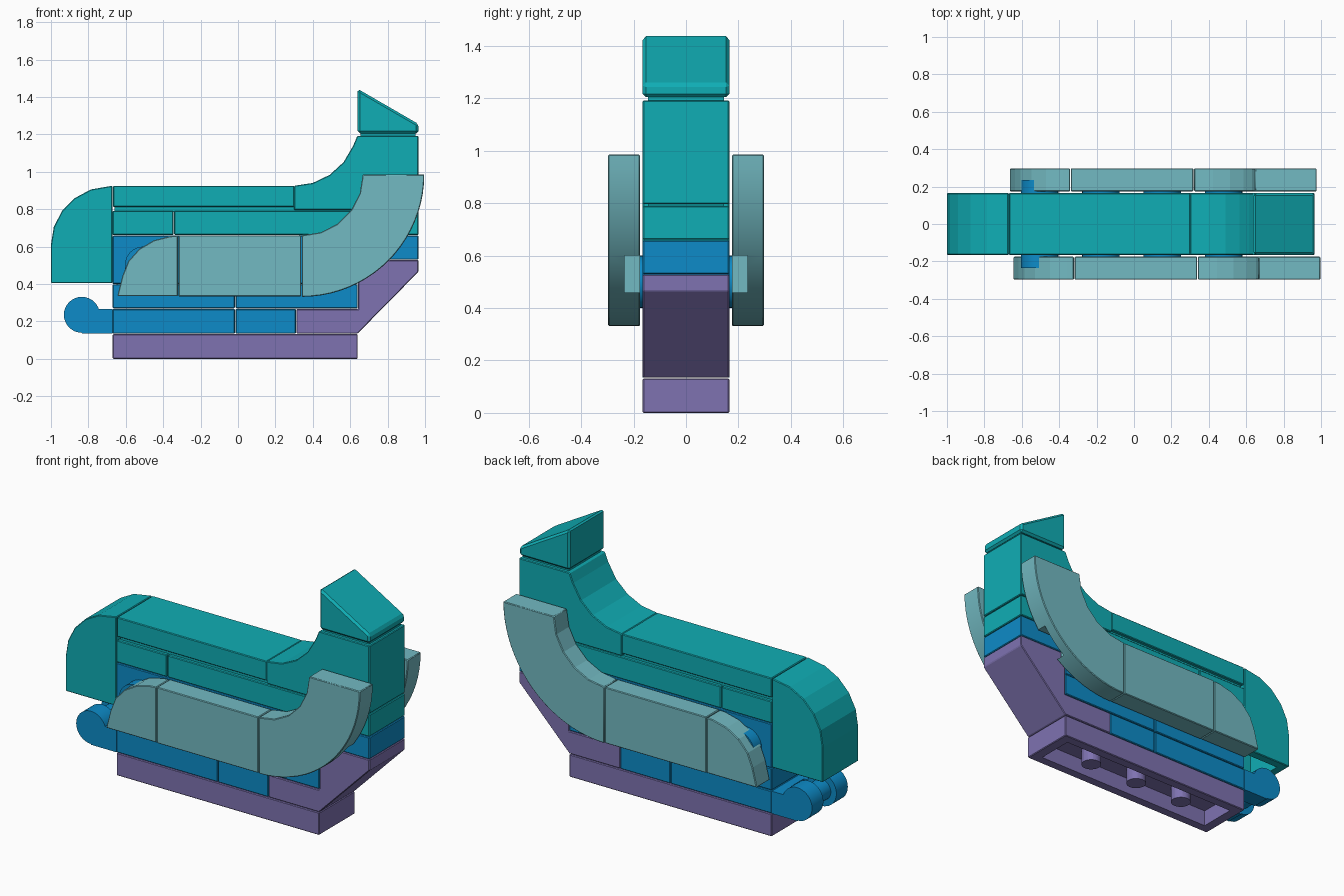
import bpy, bmesh, math
from math import cos, sin, radians

if "Cube" in bpy.data.objects:
    bpy.data.objects.remove(bpy.data.objects["Cube"])


def material(name, rgb):
    m = bpy.data.materials.new(name)
    m.diffuse_color = (*rgb, 1)
    m.use_nodes = True
    m.node_tree.nodes["Principled BSDF"].inputs["Base Color"].default_value = m.diffuse_color
    return m


TEAL = material("teal", (0.005, 0.42, 0.46))
BLUE = material("blue", (0.004, 0.26, 0.58))
PURPLE = material("purple", (0.21, 0.17, 0.44))
PALE = material("pale_teal", (0.17, 0.49, 0.54))
W = 0.165   # half width of the body
G = 0.002   # half of the seam between bricks


def arc(cx, cz, rx, rz, a0, a1, n):
    return [(cx + rx * cos(radians(a0 + (a1 - a0) * i / n)),
             cz + rz * sin(radians(a0 + (a1 - a0) * i / n))) for i in range(n + 1)]


def finish(name, bm, mat, smooth=False):
    bmesh.ops.recalc_face_normals(bm, faces=bm.faces)
    me = bpy.data.meshes.new(name)
    bm.to_mesh(me)
    bm.free()
    ob = bpy.data.objects.new(name, me)
    bpy.context.collection.objects.link(ob)
    if mat:
        me.materials.append(mat)
    if smooth:
        bpy.ops.object.select_all(action='DESELECT')
        ob.select_set(True)
        bpy.context.view_layer.objects.active = ob
        bpy.ops.object.shade_smooth_by_angle(angle=radians(15))
    return ob


def prism(name, pts, mat, y0=-W, y1=W, smooth=False, bevel=0.004):
    """Extrude an x-z outline along y."""
    bm = bmesh.new()
    face = bm.faces.new([bm.verts.new((x, y0, z)) for x, z in pts])
    ext = bmesh.ops.extrude_face_region(bm, geom=[face])
    bmesh.ops.translate(bm, vec=(0, y1 - y0, 0),
                        verts=[v for v in ext["geom"] if isinstance(v, bmesh.types.BMVert)])
    ob = finish(name, bm, mat, smooth)
    if bevel:
        b = ob.modifiers.new("edge", 'BEVEL')
        b.width, b.segments, b.limit_method = bevel, 1, 'ANGLE'
        b.angle_limit = radians(40)
    return ob


def box(name, x0, x1, z0, z1, mat, y0=-W, y1=W, bevel=0.004):
    return prism(name, [(x0, z0), (x1, z0), (x1, z1), (x0, z1)], mat, y0, y1, bevel=bevel)


def disc(name, x, z, r, y0, y1, mat):
    return prism(name, arc(x, z, r, r, 0, 360, 32)[:-1], mat, y0, y1, smooth=True, bevel=0)


def cut(ob, cutter):
    cutter.hide_render = True
    cutter.hide_set(True)
    m = ob.modifiers.new("cut", 'BOOLEAN')
    m.operation, m.solver, m.object = 'DIFFERENCE', 'EXACT', cutter


# Hollow base plate with three pins underneath
base = box("base_plate", -0.67, 0.64, 0, 0.132, PURPLE)
cut(base, box("base_hollow", -0.61, 0.58, -0.1, 0.095, None, -0.11, 0.11, 0))
for i in range(3):
    bm = bmesh.new()
    bmesh.ops.create_cone(bm, cap_ends=True, segments=24, radius1=0.055, radius2=0.055, depth=0.1)
    bmesh.ops.translate(bm, verts=bm.verts, vec=(-0.343 + 0.328 * i, 0, 0.055))
    finish(f"base_pin_{i}", bm, PURPLE, True)

# Inverted slope under the back of the body
prism("inverted_slope", [(0.312, 0.135), (0.64, 0.135), (0.965, 0.465), (0.965, 0.528),
                         (0.642, 0.528), (0.642, 0.266), (0.312, 0.266)], PURPLE)

# Blue core plates and bricks
box("lower_plate", -0.013, 0.31, 0.135, 0.266, BLUE)
box("hinge_plate", -0.67, -0.017, 0.135, 0.266, BLUE)
box("middle_plate_left", -0.67, -0.017, 0.27, 0.398, BLUE)
box("middle_plate_right", -0.013, 0.64, 0.27, 0.398, BLUE)
box("core_brick", -0.67, 0.64, 0.4, 0.658, BLUE)
box("rear_plate", 0.64, 0.965, 0.53, 0.658, BLUE)

# Hinge fingers at the front end
for side in (-1, 1):
    y0, y1 = sorted((side * 0.06, side * W))
    box("hinge_arm", -0.835, -0.67, 0.135, 0.266, BLUE, y0, y1, 0)
    disc("hinge_knuckle", -0.835, 0.235, 0.096, y0, y1, BLUE)
disc("hinge_axle", -0.835, 0.235, 0.06, -0.06, 0.06, BLUE)
box("hinge_tongue", -0.72, -0.67, 0.135, 0.266, BLUE, -0.06, 0.06, 0)

# Teal plates above the core
box("upper_plate_left", -0.67, -0.345, 0.662, 0.79, TEAL)
box("upper_plate_right", -0.341, 0.965, 0.662, 0.79, TEAL)
box("upper_gap", -0.66, 0.955, 0.785, 0.82, TEAL, -0.145, 0.145, 0)

# Rounded hollow nose
nose = prism("nose", [(-0.672, 0.405), (-0.672, 0.925)]
             + arc(-0.672, 0.61, 0.328, 0.315, 93, 180, 5)[1:] + [(-1, 0.405)], TEAL)
cut(nose, box("nose_hollow", -0.95, -0.72, 0.3, 0.62, None, -0.115, 0.115, 0))

# Top deck sweeping up into the tall column
box("top_deck", -0.668, 0.3, 0.812, 0.925, TEAL)
prism("column", [(0.3, 0.796), (0.965, 0.796), (0.965, 1.192), (0.638, 1.192)]
      + arc(0.3, 1.265, 0.34, 0.34, -22, -90, 4), TEAL)
box("column_gap", 0.655, 0.95, 1.18, 1.215, TEAL, -0.145, 0.145, 0)
cap = prism("cap_slope", [(0.64, 1.205), (0.965, 1.205), (0.965, 1.255), (0.64, 1.443)],
            TEAL, bevel=0.012)

# Side rails with upswept tails, each on four side studs
for side, shift in ((-1, 0), (1, -0.02)):
    tag = "front" if side < 0 else "back"
    y0, y1 = sorted((side * 0.175, side * 0.297))

    def moved(pts):
        return [(x + shift, z) for x, z in pts]

    prism(f"{tag}_rail_end", moved([(-0.322, 0.335)] + [(-0.322, 0.658)]
          + arc(-0.322, 0.4, 0.3, 0.258, 97, 170, 4) + [(-0.645, 0.335)]), PALE, y0, y1)
    box(f"{tag}_rail_middle", -0.318 + shift, 0.338 + shift, 0.333, 0.66, PALE, y0, y1)
    tail = prism(f"{tag}_rail_tail", moved(arc(0.342, 0.985, 0.654, 0.654, -90, 0, 20)
                 + arc(0.342, 0.985, 0.325, 0.325, 0, -90, 5)), PALE, y0, y1, smooth=True)
    # Notch in the inner face of the tail
    n0, n1 = sorted((side * 0.15, side * 0.235))
    cut(tail, box(f"{tag}_tail_notch", 0.70 + shift, 1.1, 0.46, 0.6, None, n0, n1, 0))
    s0, s1 = sorted((side * 0.15, side * 0.235))
    for i in range(4):
        disc(f"{tag}_side_stud_{i}", -0.505 + 0.328 * i, 0.5, 0.1, s0, s1, BLUE)
